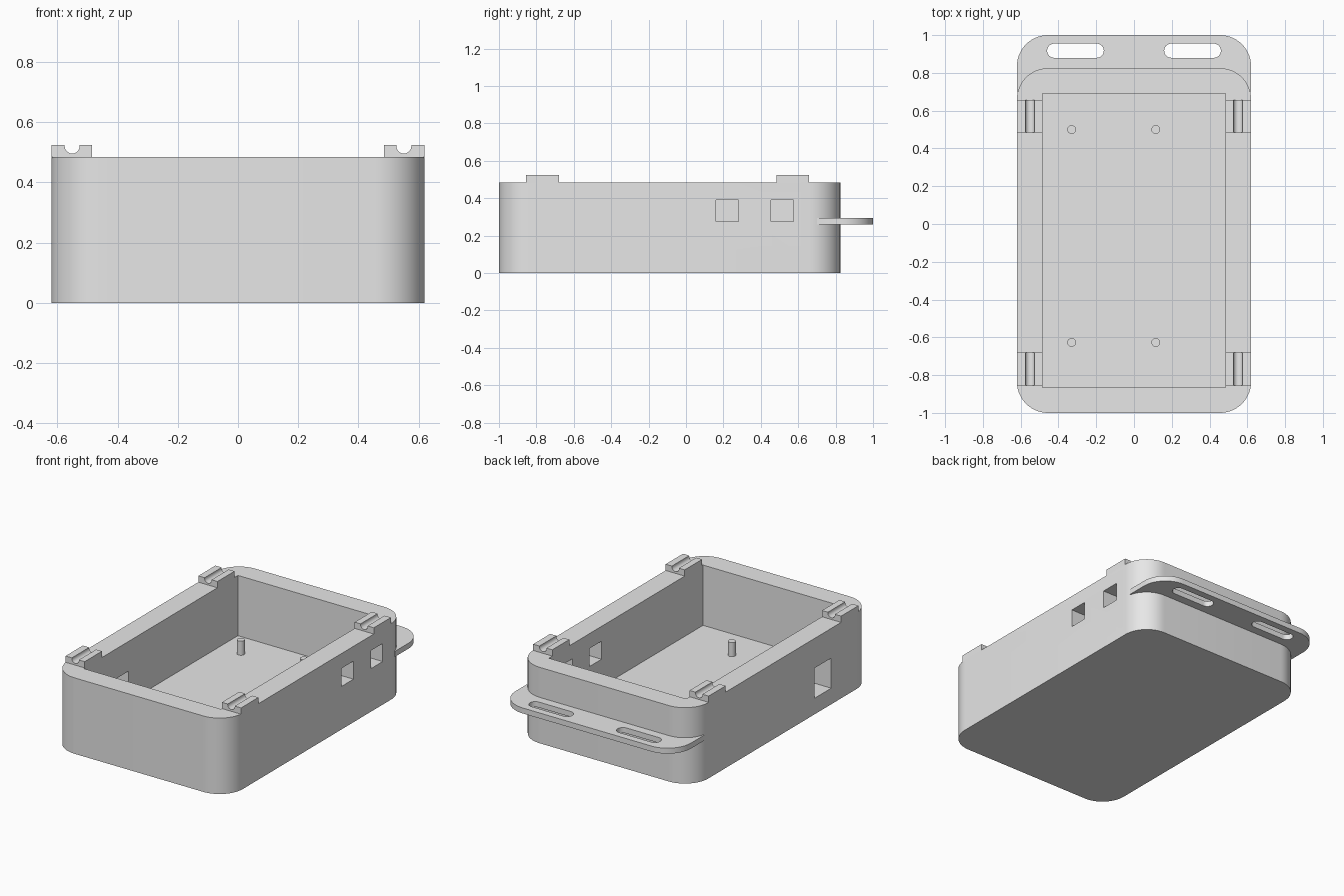
import bpy
import bmesh
from math import pi, sin, cos, radians

if "Cube" in bpy.data.objects:
    bpy.data.objects.remove(bpy.data.objects["Cube"], do_unlink=True)

grey = bpy.data.materials.new("light_grey_plastic")
grey.use_nodes = True
grey.diffuse_color = (0.8, 0.8, 0.8, 1)
grey.node_tree.nodes["Principled BSDF"].inputs["Base Color"].default_value = (0.8, 0.8, 0.8, 1)


def prism(name, xs, ys, zs, front_r=0, back_r=0, steps=14):
    """Upright prism with optionally rounded front and back corners."""
    (x0, x1), (y0, y1), (z0, z1) = xs, ys, zs
    corners = [(x1, y1, -1, -1, back_r), (x0, y1, 1, -1, back_r),
               (x0, y0, 1, 1, front_r), (x1, y0, -1, 1, front_r)]
    bm = bmesh.new()
    ring = []
    for i, (x, y, sx, sy, r) in enumerate(corners):
        for k in range(steps + 1 if r else 1):
            a = pi / 2 * (i + k / steps)
            px = x + sx * r + r * cos(a)
            py = y + sy * r + r * sin(a)
            ring.append(bm.verts.new((px, py, z0)))
    face = bm.faces.new(ring)
    top = bmesh.ops.extrude_face_region(bm, geom=[face])["geom"]
    bmesh.ops.translate(bm, vec=(0, 0, z1 - z0),
                        verts=[v for v in top if isinstance(v, bmesh.types.BMVert)])
    bmesh.ops.remove_doubles(bm, verts=bm.verts, dist=1e-5)
    bmesh.ops.recalc_face_normals(bm, faces=bm.faces)
    return finish(name, bm)


def finish(name, bm):
    mesh = bpy.data.meshes.new(name)
    bm.to_mesh(mesh)
    bm.free()
    mesh.materials.append(grey)
    ob = bpy.data.objects.new(name, mesh)
    bpy.context.collection.objects.link(ob)
    return ob


def rod(name, radius, length, location, along_y=False):
    bm = bmesh.new()
    bmesh.ops.create_cone(bm, cap_ends=True, segments=32, radius1=radius,
                          radius2=radius, depth=length)
    ob = finish(name, bm)
    ob.location = location
    if along_y:
        ob.rotation_euler.x = pi / 2
    return ob


def cut(ob, cutters):
    """Subtract the cutters, bake the result and delete them."""
    for c in cutters:
        c.hide_render = True
        m = ob.modifiers.new("cut", "BOOLEAN")
        m.operation, m.solver, m.object = "DIFFERENCE", "EXACT", c
    bpy.context.view_layer.update()
    deps = bpy.context.evaluated_depsgraph_get()
    mesh = bpy.data.meshes.new_from_object(ob.evaluated_get(deps))
    ob.modifiers.clear()
    ob.data = mesh
    for c in cutters:
        bpy.data.objects.remove(c, do_unlink=True)


parts = []

# Open box with thick walls, two ports in one side and one in the other
box = prism("case_body", (-0.62, 0.62), (-1, 0.825), (0, 0.485), 0.165, 0.165)
cut(box, [
    prism("cavity", (-0.485, 0.485), (-0.865, 0.692), (0.1, 0.7)),
    prism("port_a", (0.4, 0.7), (0.16, 0.28), (0.275, 0.39)),
    prism("port_b", (0.4, 0.7), (0.455, 0.575), (0.275, 0.39)),
    prism("port_c", (-0.7, -0.4), (-0.58, -0.41), (0.103, 0.295)),
])
parts.append(box)

# Mounting flange with two strap slots
flange = prism("mounting_flange", (-0.62, 0.62), (0.7, 1), (0.258, 0.293), 0, 0.165)
cut(flange, [prism("slot", (c - 0.15, c + 0.15), (0.88, 0.955), (0.2, 0.4), 0.0374, 0.0374)
             for c in (-0.31, 0.31)])
parts.append(flange)

# Grooved hinge blocks on the rim
for side, s in (("left", 1), ("right", -1)):
    for end, y0, y1 in (("front", -0.855, -0.68), ("back", 0.485, 0.657)):
        block = prism(f"hinge_block_{end}_{side}", sorted((s * 0.485, s * 0.62)),
                      (y0, y1), (0.48, 0.525))
        cut(block, [rod("groove", 0.025, 0.4, (s * 0.551, (y0 + y1) / 2, 0.521), True)])
        parts.append(block)

# Standoff pins on the floor
for x in (-0.33, 0.115):
    for y in (-0.627, 0.5):
        parts.append(rod("standoff_pin", 0.023, 0.1, (x, y, 0.14)))

# Smooth the round surfaces, keep the edges sharp
bpy.ops.object.select_all(action="DESELECT")
for ob in parts:
    ob.select_set(True)
bpy.context.view_layer.objects.active = box
bpy.ops.object.shade_smooth_by_angle(angle=radians(30))
